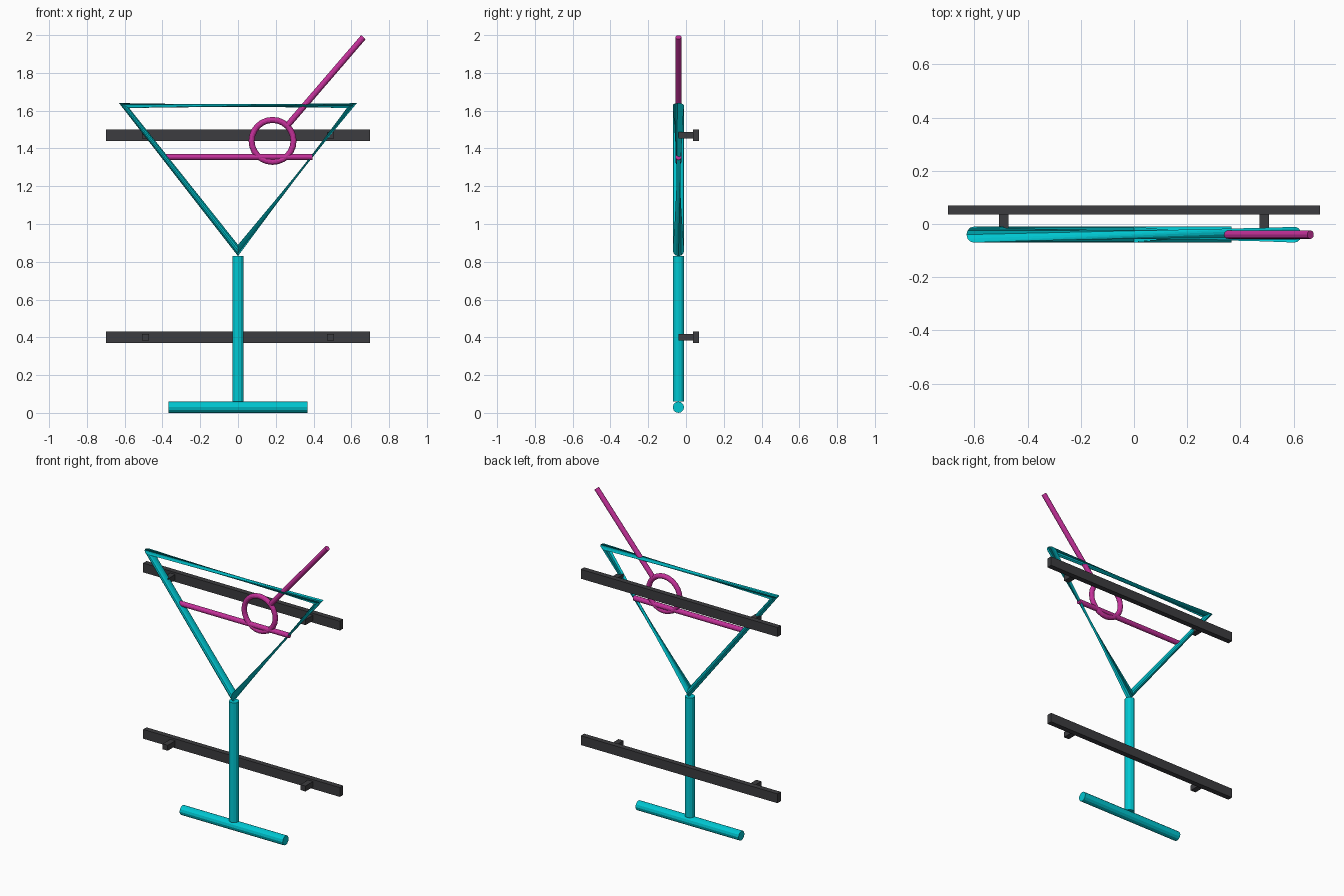
import bpy, bmesh
from math import sin, cos, pi, radians
from mathutils import Vector

if "Cube" in bpy.data.objects:
    bpy.data.objects.remove(bpy.data.objects["Cube"], do_unlink=True)

TUBE_Y = -0.04      # plane of the bent tubes
THICK = 0.03        # glass tube radius
THIN = 0.016        # garnish tube radius
SIDES = 12


def material(name, rgb):
    mat = bpy.data.materials.new(name)
    mat.use_nodes = True
    colour = (*rgb, 1)
    mat.diffuse_color = colour
    mat.node_tree.nodes["Principled BSDF"].inputs["Base Color"].default_value = colour
    return mat


teal = material("teal tube", (0.0, 0.57, 0.64))
pink = material("magenta tube", (0.55, 0.03, 0.32))
dark = material("dark grey bar", (0.045, 0.045, 0.05))


def finish(name, bm, mat):
    bmesh.ops.recalc_face_normals(bm, faces=bm.faces)
    mesh = bpy.data.meshes.new(name)
    bm.to_mesh(mesh)
    bm.free()
    mesh.materials.append(mat)
    obj = bpy.data.objects.new(name, mesh)
    bpy.context.collection.objects.link(obj)
    return obj


def add_ring(bm, centre, across, radius, turn=0):
    """Circle of vertices spanned by the given direction and the y axis."""
    ring = []
    for i in range(SIDES):
        a = 2 * pi * i / SIDES + turn
        ring.append(bm.verts.new(centre + radius * (across * cos(a) + Vector((0, 1, 0)) * sin(a))))
    return ring


def bridge(bm, a, b):
    for i in range(SIDES):
        j = (i + 1) % SIDES
        bm.faces.new((a[i], a[j], b[j], b[i]))


def point(x, z):
    return Vector((x, TUBE_Y, z))


def rod(name, start, end, radius, mat):
    bm = bmesh.new()
    d = (end - start).normalized()
    across = Vector((-d.z, 0, d.x))
    a, b = (add_ring(bm, p, across, radius) for p in (start, end))
    bridge(bm, a, b)
    bm.faces.new(a)
    bm.faces.new(b)
    return finish(name, bm, mat)


def closed_tube(name, points, radius, mat, turns):
    """Closed loop of tube with one unmitred section at each corner."""
    bm = bmesh.new()
    rings = []
    for i, p in enumerate(points):
        d_in = (p - points[i - 1]).normalized()
        d_out = (points[(i + 1) % len(points)] - p).normalized()
        d = (d_in + d_out).normalized()
        rings.append(add_ring(bm, p, Vector((-d.z, 0, d.x)), radius, turns[i]))
    for i in range(len(rings)):
        bridge(bm, rings[i - 1], rings[i])
    return finish(name, bm, mat)


def box(name, centre, size, mat):
    bm = bmesh.new()
    bmesh.ops.create_cube(bm, size=1)
    for v in bm.verts:
        v.co = Vector(centre) + Vector([c * s for c, s in zip(v.co, size)])
    return finish(name, bm, mat)


# Glass: twisted triangular bowl, stem and foot
closed_tube("glass_bowl", [point(-0.603, 1.627), point(0.603, 1.627), point(0, 0.86)],
            THICK, teal, [0, radians(140), 0])
rod("glass_stem", point(0, 0.06), point(0, 0.83), THICK, teal)
rod("glass_foot", point(-0.367, 0.03), point(0.367, 0.03), THICK, teal)

# Drink line, olive ring and cocktail stick
rod("drink_line", point(-0.393, 1.355), point(0.395, 1.355), THIN, pink)
olive = [point(0.183 + 0.111 * cos(2 * pi * i / 24), 1.44 + 0.111 * sin(2 * pi * i / 24))
         for i in range(24)]
closed_tube("olive_ring", olive, THIN, pink, [0] * 24)
rod("cocktail_stick", point(0.262, 1.522), point(0.664, 1.989), THIN, pink)

# Rear mounting bars with standoffs
for level, z in (("lower", 0.4), ("upper", 1.47)):
    box(level + "_mounting_bar", (0, 0.053, z), (1.4, 0.034, 0.06), dark)
    for side, x in (("right", -0.49), ("left", 0.49)):
        box(f"{level}_{side}_standoff", (x, 0, z), (0.036, 0.08, 0.035), dark)
